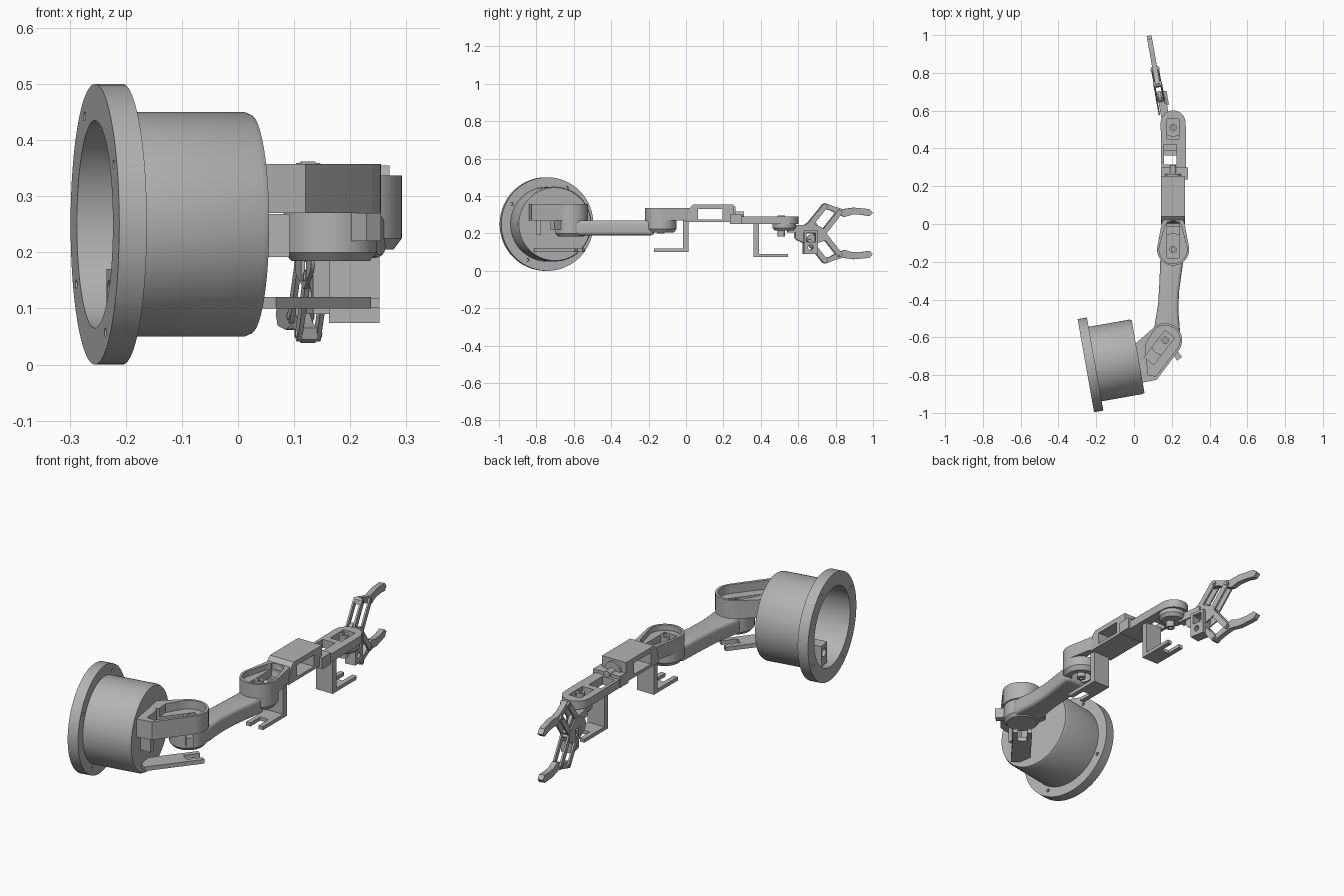
import bpy, bmesh
from math import sin, cos, pi, radians
from mathutils import Matrix, Vector
from mathutils.geometry import convex_hull_2d

if "Cube" in bpy.data.objects:
    bpy.data.objects.remove(bpy.data.objects["Cube"])

grey = bpy.data.materials.new("matte grey")
grey.use_nodes = True
grey.diffuse_color = (0.45, 0.45, 0.45, 1)
grey.node_tree.nodes["Principled BSDF"].inputs["Base Color"].default_value = (0.45, 0.45, 0.45, 1)

IDENT = Matrix.Identity(4)
SIDE = Matrix(((0, 0, 1, 0), (1, 0, 0, 0), (0, 1, 0, 0), (0, 0, 0, 1)))  # profile in y, z


def place(x, y, z=0, turn=0):
    return Matrix.Translation((x, y, z)) @ Matrix.Rotation(radians(turn), 4, "Z")


def finish(name, bm, frame):
    bmesh.ops.recalc_face_normals(bm, faces=bm.faces)
    me = bpy.data.meshes.new(name)
    bm.to_mesh(me)
    bm.free()
    me.transform(frame)
    me.materials.append(grey)
    ob = bpy.data.objects.new(name, me)
    bpy.context.collection.objects.link(ob)
    return ob


def prism(name, pts, low, high, frame=IDENT):
    bm = bmesh.new()
    face = bm.faces.new([bm.verts.new((u, v, low)) for u, v in pts])
    side = bmesh.ops.extrude_face_region(bm, geom=[face])["geom"]
    verts = [g for g in side if isinstance(g, bmesh.types.BMVert)]
    bmesh.ops.translate(bm, verts=verts, vec=(0, 0, high - low))
    return finish(name, bm, frame)


def lathe(name, profile, frame=IDENT, steps=64):
    bm = bmesh.new()
    vs = [bm.verts.new((r, 0, z)) for r, z in profile]
    es = [bm.edges.new((vs[i], vs[(i + 1) % len(vs)])) for i in range(len(vs))]
    bmesh.ops.spin(bm, geom=vs + es, cent=(0, 0, 0), axis=(0, 0, 1), angle=2 * pi, steps=steps)
    bmesh.ops.remove_doubles(bm, verts=bm.verts, dist=1e-5)
    return finish(name, bm, frame)


def circle(x, y, r, n=40):
    return [(x + r * cos(2 * pi * i / n), y + r * sin(2 * pi * i / n)) for i in range(n)]


def rect(x0, x1, y0, y1):
    return [(x0, y0), (x1, y0), (x1, y1), (x0, y1)]


def hull(pts):
    return [pts[i] for i in convex_hull_2d([Vector(p) for p in pts])]


def shrink(pts, k):
    c = sum((Vector(p) for p in pts), Vector((0, 0))) / len(pts)
    return [tuple(c + (Vector(p) - c) * k) for p in pts]


def apply(ob, mod):
    bpy.context.view_layer.objects.active = ob
    bpy.ops.object.modifier_apply(modifier=mod.name)


def cut(ob, pts, low, high, frame=IDENT):
    tool = prism("cutter", pts, low, high, frame)
    tool.hide_render = True
    mod = ob.modifiers.new("cut", "BOOLEAN")
    mod.operation, mod.solver, mod.object = "DIFFERENCE", "EXACT", tool
    apply(ob, mod)
    bpy.data.objects.remove(tool)


def axle(name, x, y, low, high):
    ob = prism(name, circle(x, y, 0.02, 24), low, high)
    cut(ob, circle(x, y, 0.009, 16), low - 0.01, high + 0.01)


# Base drum with open flange
tilt = place(-0.255, -0.75, 0.25, 10) @ Matrix.Rotation(pi / 2, 4, "Y")
drum = lathe("base_drum", [(0.25, 0), (0.25, 0.05), (0.2, 0.05), (0.2, 0.27), (0.195, 0.281),
                           (0, 0.281), (0, 0.262), (0.185, 0.262), (0.185, 0)], tilt, 96)
for k in range(4):
    a = radians(61 + 90 * k)
    cut(drum, circle(0.22 * cos(a), 0.22 * sin(a), 0.008, 16), -0.02, 0.08, tilt)
block = prism("drum_inner_mount", rect(-0.03, 0.03, -0.03, 0.03), 0.07, 0.17, place(-0.2, -0.72, 0, 10))
cut(block, circle(0, 0.13, 0.02, 24), -0.1, 0.1, place(-0.2, -0.72, 0, 10) @ SIDE)

# Shoulder cup fixed to the drum
SX, SY = 0.165, -0.615
outline = hull(circle(SX, SY, 0.09) + [(0.0, -0.64), (0.045, -0.84), (0.12, -0.825)])
shoulder = prism("shoulder_cup", outline, 0.27, 0.357)
inner = hull(circle(SX, SY, 0.078) + [(0.06, -0.64), (0.075, -0.80), (0.115, -0.805)])
cut(shoulder, inner, 0.315, 0.4)
turned = place(SX, SY, 0, 52)
cut(shoulder, rect(-0.14, 0.04, -0.032, 0.032), 0.2, 0.4, turned)
axle("shoulder_axle", SX, SY, 0.25, 0.32)
prism("shoulder_stop", rect(0.08, 0.125, -0.016, 0.016), 0.22, 0.27, place(SX, SY, 0, -52))
loop = prism("cable_loop", rect(0.03, 0.092, 0.192, 0.268), -0.8, -0.775,
             Matrix(((1, 0, 0, 0), (0, 0, 1, 0), (0, 1, 0, 0), (0, 0, 0, 1))))
cut(loop, rect(0.045, 0.076, 0.21, 0.25), -0.85, -0.7,
    Matrix(((1, 0, 0, 0), (0, 0, 1, 0), (0, 1, 0, 0), (0, 0, 0, 1))))

# Upper arm
lathe("upper_arm_root", [(0, 0.185), (0.07, 0.185), (0.083, 0.2), (0.083, 0.27), (0, 0.27)],
      place(SX, SY))
beam = prism("upper_arm", [(0.098, -0.6), (0.112, -0.52), (0.128, -0.42), (0.135, -0.3), (0.14, -0.17),
                           (0.265, -0.17), (0.252, -0.26), (0.238, -0.36), (0.235, -0.46),
                           (0.243, -0.56), (0.24, -0.6)], 0.19, 0.27)
soft = beam.modifiers.new("soft", "BEVEL")
soft.width, soft.segments, soft.limit_method, soft.angle_limit = 0.018, 4, "ANGLE", radians(50)
apply(beam, soft)

# Elbow
EX, EY = 0.207, -0.135
lathe("elbow_dish", [(0.045, 0.205), (0.07, 0.205), (0.085, 0.225), (0.085, 0.27), (0, 0.27),
                     (0, 0.255), (0.045, 0.255)], place(EX, EY))
cup = prism("elbow_cup", hull(circle(EX, EY, 0.085) + circle(EX, -0.01, 0.062)), 0.27, 0.337)
cut(cup, hull(circle(EX, EY, 0.074) + circle(EX, -0.03, 0.047)), 0.31, 0.4)
cut(cup, rect(EX - 0.033, EX + 0.033, -0.18, 0.01), 0.2, 0.4)
axle("elbow_axle", EX, EY, 0.2, 0.32)

# Forearm with through window
forearm = prism("forearm", [(0.0, 0.26), (0.02, 0.337), (0.04, 0.355), (0.255, 0.355), (0.255, 0.26)],
                0.142, 0.27, SIDE)
cut(forearm, rect(0.065, 0.195, 0.275, 0.331), 0, 0.5, SIDE)

# Wrist roll joint and link
toward_back = Matrix(((1, 0, 0, 0), (0, 0, 1, 0), (0, 1, 0, 0), (0, 0, 0, 1)))
prism("wrist_roll_disc", circle(0.207, 0.302, 0.043), 0.25, 0.265, toward_back)
prism("wrist_roll_axle", circle(0.207, 0.302, 0.016, 24), 0.25, 0.31, toward_back)
prism("wrist_roll_clamp", rect(0.142, 0.285, 0.25, 0.305), 0.235, 0.3, toward_back)
WX, WY = 0.207, 0.525
link = prism("wrist_link", hull(rect(0.145, 0.275, 0.27, 0.5) + circle(WX, WY + 0.01, 0.066)), 0.25, 0.29)
cut(link, rect(0.158, 0.225, 0.315, 0.42), 0.2, 0.32)
cut(link, rect(0.176, 0.237, 0.45, 0.555), 0.2, 0.32)
lathe("wrist_dish", [(0, 0.215), (0.05, 0.215), (0.062, 0.23), (0.062, 0.25), (0, 0.25)],
      place(WX, WY), 48)
axle("wrist_axle", WX, WY - 0.015, 0.185, 0.295)


# Servo hanger brackets with forked feet
def fork(name, x, y, turn, back, low, high):
    foot = [(-back, -0.045), (0.035, -0.045), (0.035, -0.022), (-0.04, -0.022),
            (-0.04, 0.022), (0.035, 0.022), (0.035, 0.045), (-back, 0.045)]
    prism(name, foot, low, high, place(x, y, 0, turn))


def hanger(name, x, y, turn, low, high):
    fork(name + "_fork", x, y, turn, 0.14, low, low + 0.017)
    prism(name + "_post", rect(-0.148, -0.12, -0.045, 0.045), low, high, place(x, y, 0, turn))


hanger("elbow_hanger", EX, EY, -90, 0.102, 0.275)
hanger("wrist_hanger", WX, WY - 0.015, 90, 0.074, 0.255)
fork("shoulder_fork", SX + 0.015, SY + 0.02, 52, 0.24, 0.1, 0.12)

# Gripper, built in an upright plane turned ten degrees
GRIP = place(0.15, 0.6, 0, 10) @ SIDE
prism("gripper_neck", rect(-0.06, 0.07, 0.205, 0.245), -0.012, 0.03, GRIP)
body = hull(circle(0.01, 0.19, 0.03) + circle(0.06, 0.245, 0.015) + circle(0.06, 0.15, 0.015)
            + circle(0.135, 0.21, 0.014) + circle(0.135, 0.175, 0.014))
for side, x in (("left", 0.017), ("right", -0.023)):
    plate = prism("gripper_plate_" + side, body, x, x + 0.007, GRIP)
    cut(plate, rect(0.035, 0.085, 0.15, 0.2), -0.1, 0.1, GRIP)
servo = prism("gripper_servo_frame", rect(0.025, 0.1, 0.09, 0.215), -0.012, 0.04, GRIP)
cut(servo, rect(0.038, 0.087, 0.155, 0.202), -0.1, 0.1, GRIP)
cut(servo, circle(0.06, 0.125, 0.014, 24), -0.1, 0.1, GRIP)

upper_jaw = [(0.125, 0.335), (0.13, 0.355), (0.145, 0.362), (0.19, 0.345), (0.24, 0.33), (0.3, 0.338),
             (0.35, 0.334), (0.385, 0.33), (0.403, 0.31), (0.385, 0.293), (0.34, 0.3), (0.29, 0.3),
             (0.25, 0.288), (0.22, 0.3), (0.17, 0.325)]
for side in ("upper", "lower"):
    def flip(pts):
        return pts if side == "upper" else [(u, 0.4 - v) for u, v in reversed(pts)]
    prism(side + "_jaw", flip(upper_jaw), -0.013, 0.013, GRIP)
    bars = {"drive": ((0.06, 0.245), (0.142, 0.345)), "guide": ((0.14, 0.21), (0.222, 0.313))}
    for bar, (a, b) in bars.items():
        shape = hull(circle(*a, 0.014, 20) + circle(*b, 0.014, 20))
        for x in (-0.021, 0.013):
            prism(side + "_" + bar + "_bar", flip(shape), x, x + 0.008, GRIP)
        for u, v in (a, b):
            prism(side + "_" + bar + "_pin", flip(circle(u, v, 0.007, 16)), -0.024, 0.024, GRIP)
    gear = circle(0.075, 0.235, 0.03, 24)
    prism(side + "_gear", flip(gear), -0.008, 0.008, GRIP)

# Smooth the round walls and keep the edges crisp
for ob in bpy.context.scene.objects:
    if ob.type == "MESH":
        ob.select_set(True)
        bpy.context.view_layer.objects.active = ob
bpy.ops.object.shade_smooth_by_angle(angle=radians(30))
